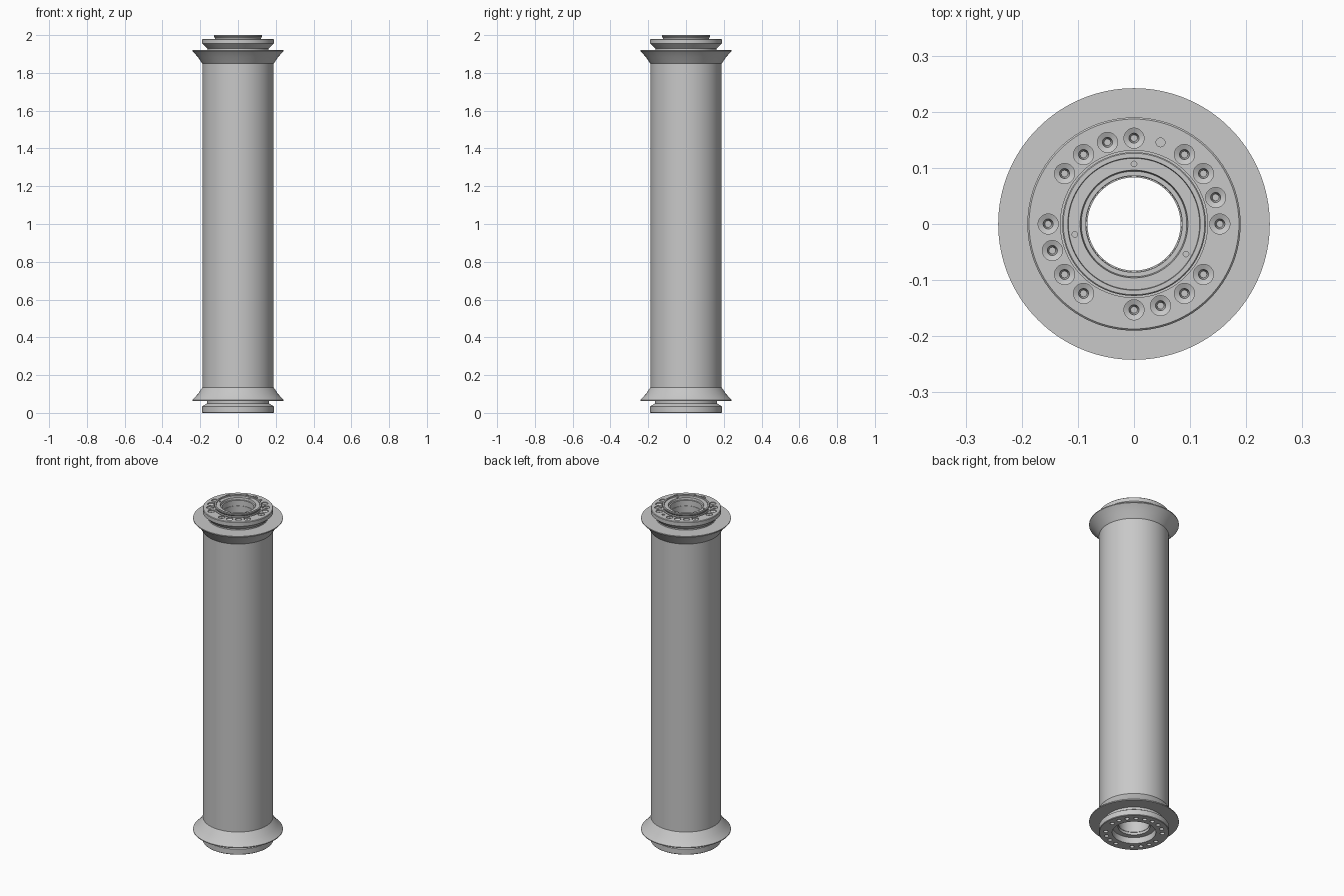
import bpy, bmesh
from math import sin, cos, pi, radians
from mathutils import Matrix

cube = bpy.data.objects.get("Cube")
if cube:
    bpy.data.objects.remove(cube, do_unlink=True)

steel = bpy.data.materials.new("light_grey_steel")
steel.use_nodes = True
GREY = (0.58, 0.58, 0.58, 1)
steel.diffuse_color = GREY
steel.node_tree.nodes["Principled BSDF"].inputs["Base Color"].default_value = GREY


def revolve(bm, profile, segments, offset=(0, 0, 0)):
    """Spin a closed (radius, z) outline around z; points on the axis become poles."""
    rings = []
    for r, z in profile:
        n = 1 if r == 0 else segments
        rings.append([bm.verts.new((r * cos(2 * pi * i / segments) + offset[0],
                                    r * sin(2 * pi * i / segments) + offset[1],
                                    z + offset[2])) for i in range(n)])
    for a, b in zip(rings, rings[1:] + rings[:1]):
        if len(a) == len(b) == 1:
            continue
        for i in range(segments):
            j = (i + 1) % segments
            quad = [a[i % len(a)], a[j % len(a)], b[j % len(b)], b[i % len(b)]]
            bm.faces.new(list(dict.fromkeys(quad)))


def finish(bm, name):
    bmesh.ops.recalc_face_normals(bm, faces=bm.faces)
    mesh = bpy.data.meshes.new(name)
    bm.to_mesh(mesh)
    bm.free()
    mesh.materials.append(steel)
    obj = bpy.data.objects.new(name, mesh)
    bpy.context.collection.objects.link(obj)
    return obj


def ring(name, profile):
    bm = bmesh.new()
    revolve(bm, profile, 128)
    return finish(bm, name)


def drill(target, holes):
    """Cut revolved holes: each entry is (outline, circle radius, angle, z)."""
    bm = bmesh.new()
    for outline, radius, angle, z in holes:
        a = radians(angle)
        revolve(bm, outline, 20, (radius * cos(a), radius * sin(a), z))
    cutter = finish(bm, target.name + "_hole_cutter")
    cutter.hide_render = True
    cutter.hide_viewport = False
    mod = target.modifiers.new("holes", "BOOLEAN")
    mod.object = cutter
    mod.operation = "DIFFERENCE"
    mod.solver = "EXACT"
    bpy.context.view_layer.objects.active = target
    bpy.ops.object.modifier_apply(modifier=mod.name)
    bpy.data.objects.remove(cutter, do_unlink=True)


# Long barrel with a flared collar at each end
flare = [(0.188, 0.135), (0.194, 0.128), (0.212, 0.1), (0.242, 0.069), (0.242, 0.064)]
barrel = ring("barrel", [(0.09, 0.064)] + flare[::-1]
              + [(r, 1.984 - z) for r, z in flare] + [(0.09, 1.92)])

# Bore lining
lining = ring("bore_lining", [(0.083, 0.05), (0.091, 0.05), (0.091, 1.95), (0.083, 1.95)])

# Top cap with raised, stepped hub
top_cap = ring("top_cap", [
    (0.084, 1.9), (0.162, 1.9), (0.162, 1.928), (0.19, 1.955), (0.19, 1.977),
    (0.187, 1.98), (0.131, 1.98), (0.131, 1.972), (0.122, 1.972), (0.122, 1.984),
    (0.128, 1.992), (0.128, 1.998), (0.126, 2.0), (0.118, 2.0), (0.117, 1.994),
    (0.096, 1.994), (0.094, 1.982), (0.086, 1.982)])

# Bottom cap with recess around the bore
bottom_cap = ring("bottom_cap", [
    (0.084, 0.09), (0.165, 0.09), (0.165, 0.05), (0.19, 0.034), (0.19, 0.003),
    (0.187, 0), (0.118, 0), (0.116, 0.035), (0.086, 0.035)])

# Bolt sockets, pin hole and hub screws; three bolt positions stay empty
socket = [(0, -0.028), (0.006, -0.028), (0.009, -0.01), (0.018, -0.006),
          (0.018, 0.01), (0, 0.01)]
pin = [(0, -0.02), (0.008, -0.02), (0.008, 0.01), (0, 0.01)]
screw = [(0, -0.008), (0.005, -0.008), (0.005, 0.01), (0, 0.01)]
through = [(0, -0.01), (0.012, -0.01), (0.012, 0.035), (0, 0.035)]
angles = [a for a in range(0, 360, 18) if a not in (162, 252, 342)]

drill(top_cap, [(pin if a == 72 else socket, 0.153, a, 1.98) for a in angles]
      + [(screw, 0.107, a, 1.994) for a in (90, 190, 330)])
drill(bottom_cap, [(through, 0.153, a, 0) for a in angles])

# Smooth curved walls, crisp edges
bpy.ops.object.select_all(action="DESELECT")
for obj in (barrel, lining, top_cap, bottom_cap):
    obj.select_set(True)
    bpy.context.view_layer.objects.active = obj
bpy.ops.object.shade_smooth_by_angle(angle=radians(25))
